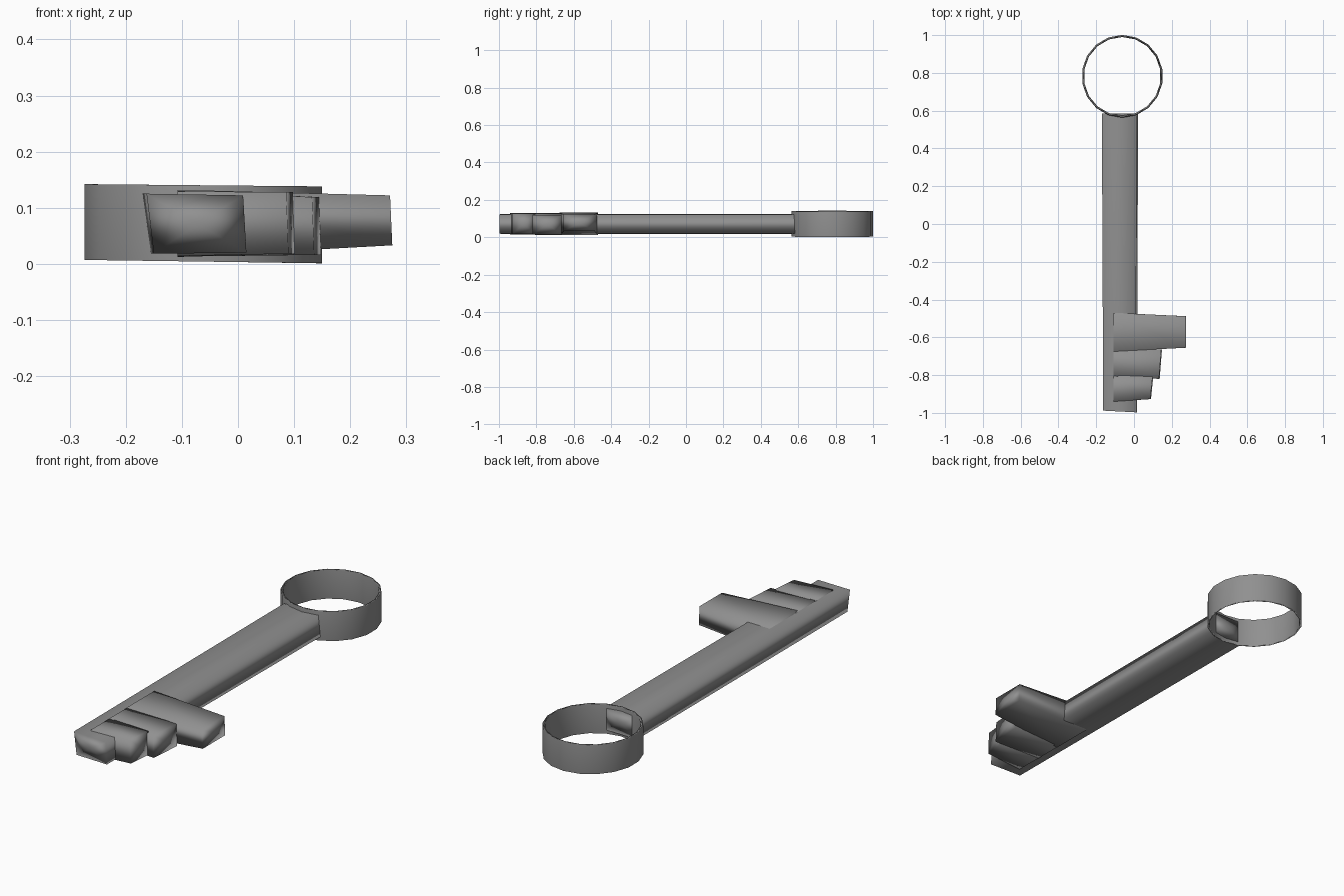
import bpy, bmesh, math
from mathutils import Vector

if "Cube" in bpy.data.objects:
    bpy.data.objects.remove(bpy.data.objects["Cube"])

# Dark metal
metal = bpy.data.materials.new("dark_metal")
metal.diffuse_color = (0.28, 0.28, 0.28, 1)
metal.use_nodes = True
metal.node_tree.nodes["Principled BSDF"].inputs["Base Color"].default_value = metal.diffuse_color


def finish(bm, name):
    bmesh.ops.recalc_face_normals(bm, faces=bm.faces)
    for f in bm.faces:
        f.smooth = True
    # Area-weighted normals: the large sides dominate the shading
    normals = [sum((f.normal * f.calc_area() for f in v.link_faces),
                   Vector()).normalized() for v in bm.verts]
    mesh = bpy.data.meshes.new(name)
    bm.to_mesh(mesh)
    bm.free()
    mesh.normals_split_custom_set_from_vertices(normals)
    mesh.materials.append(metal)
    obj = bpy.data.objects.new(name, mesh)
    bpy.context.collection.objects.link(obj)
    return obj


def loft(name, start, end):
    """Closed bar between two four-cornered sections, with fan caps."""
    bm = bmesh.new()
    a, b = ([bm.verts.new(p) for p in pts] for pts in (start, end))
    mid_a, mid_b = (bm.verts.new(sum((v.co for v in vs), Vector()) / 4)
                    for vs in (a, b))
    for i in range(4):
        j = (i + 1) % 4
        bm.faces.new((a[i], a[j], b[j], b[i]))
        bm.faces.new((a[j], a[i], mid_a))
        bm.faces.new((b[i], b[j], mid_b))
    return finish(bm, name)


def tooth(name, root_y, tip_y, tip_x, root_z, tip_z):
    """Bit of the key, tapering in +x from inside the shaft."""
    (y0, y1), (ty0, ty1), (tx0, tx1) = root_y, tip_y, tip_x
    (z0, z1), (tz0, tz1) = root_z, tip_z
    x = -0.108
    return loft(name,
                [(x, y0, z0), (x, y1, z0), (x, y1, z1), (x, y0, z1)],
                [(tx0, ty0, tz0), (tx1, ty1, tz0),
                 (tx1 - 0.004, ty1, tz1), (tx0 - 0.004, ty0, tz1)])


# Shaft: slightly skewed four-sided bar, its end just piercing the ring wall
loft("shaft",
     [(-0.150, -0.988, 0.018), (0.015, -0.997, 0.020),
      (0.009, -0.997, 0.122), (-0.163, -0.988, 0.125)],
     [(-0.155, 0.586, 0.018), (0.022, 0.586, 0.020),
      (0.014, 0.586, 0.122), (-0.170, 0.586, 0.125)])

# Three stepped teeth
tooth("large_tooth", (-0.675, -0.47), (-0.655, -0.488), (0.275, 0.275),
      (0.012, 0.132), (0.033, 0.122))
tooth("middle_tooth", (-0.805, -0.662), (-0.82, -0.665), (0.136, 0.148),
      (0.013, 0.130), (0.016, 0.119))
tooth("small_tooth", (-0.940, -0.80), (-0.927, -0.808), (0.090, 0.102),
      (0.014, 0.129), (0.018, 0.128))

# Ring handle: thin, low-sided band with a slightly uneven rim
bm = bmesh.new()
sides, cx, cy = 18, -0.062, 0.782
columns = []
for i in range(sides):
    t = 2 * math.pi * (i + 0.5) / sides
    c, s = math.cos(t), math.sin(t)
    low = 0.004 - 0.003 * c
    high = 0.140 - 0.002 * c
    columns.append([bm.verts.new((cx + r * c, cy + (r + 0.004) * s, z))
                    for r, z in ((0.215, low), (0.215, high),
                                 (0.204, high), (0.204, low))])
for i in range(sides):
    a, b = columns[i], columns[(i + 1) % sides]
    for k in range(4):
        n = (k + 1) % 4
        bm.faces.new((a[k], b[k], b[n], a[n]))
finish(bm, "ring_handle")
